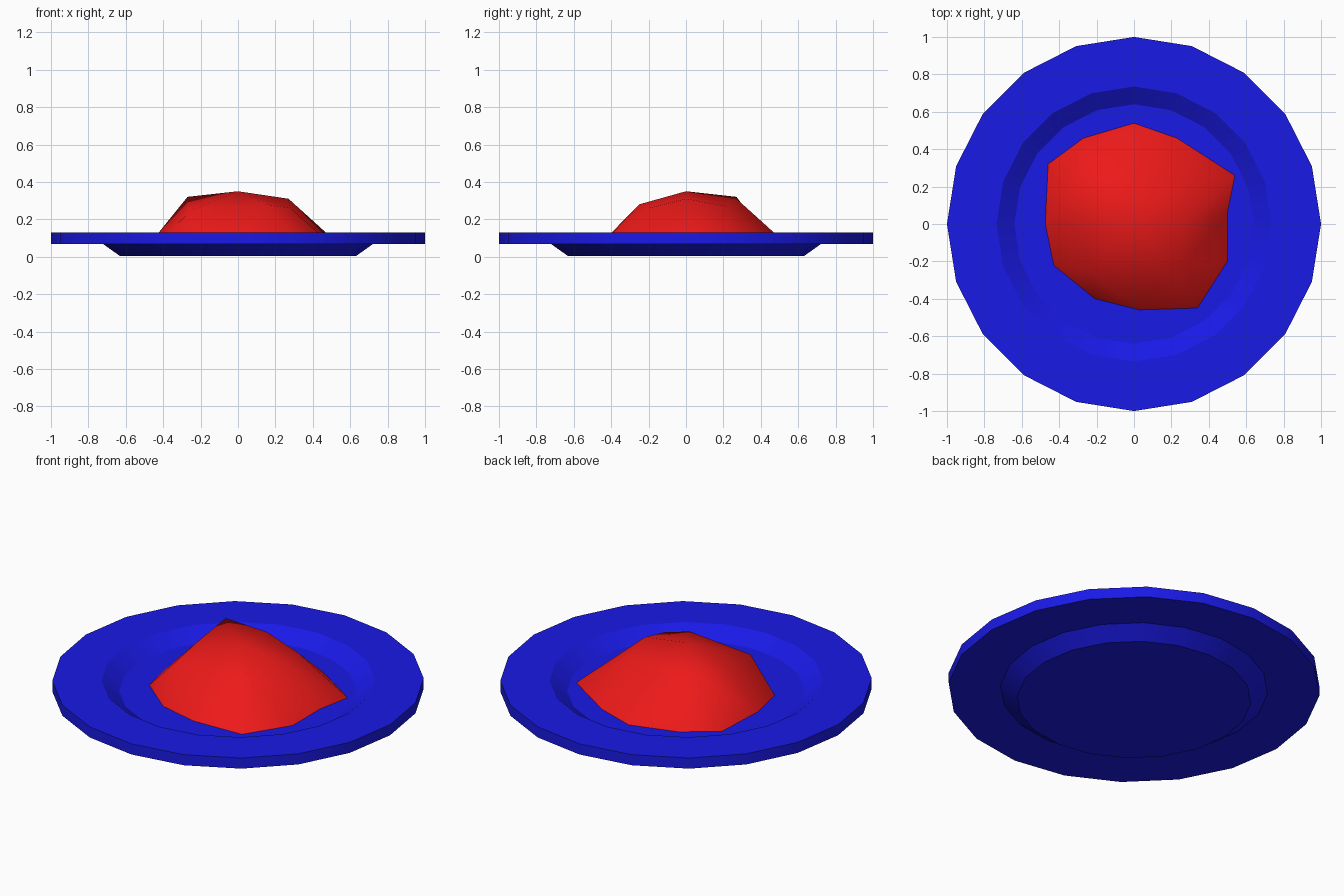
import bpy, bmesh, math

if "Cube" in bpy.data.objects:
    bpy.data.objects.remove(bpy.data.objects["Cube"])


def material(name, color):
    m = bpy.data.materials.new(name)
    m.diffuse_color = color
    m.use_nodes = True
    m.node_tree.nodes["Principled BSDF"].inputs["Base Color"].default_value = m.diffuse_color
    return m


def finish(name, bm, mat, angle):
    bmesh.ops.recalc_face_normals(bm, faces=bm.faces)
    mesh = bpy.data.meshes.new(name)
    bm.to_mesh(mesh)
    bm.free()
    ob = bpy.data.objects.new(name, mesh)
    bpy.context.collection.objects.link(ob)
    mesh.materials.append(mat)
    bpy.ops.object.select_all(action='DESELECT')
    ob.select_set(True)
    bpy.context.view_layer.objects.active = ob
    bpy.ops.object.shade_smooth_by_angle(angle=math.radians(angle))
    return ob


# Plate: closed 20-sided lathe, from the well floor around the rim to the base
SIDES = 20
profile = [(0.64, 0.067), (0.735, 0.13), (1.0, 0.13),
           (1.0, 0.067), (0.72, 0.067), (0.63, 0.003)]
bm = bmesh.new()
rings = []
for r, z in profile:
    rings.append([bm.verts.new((r * math.cos(2 * math.pi * i / SIDES),
                                r * math.sin(2 * math.pi * i / SIDES), z))
                  for i in range(SIDES)])
for a, b in zip(rings, rings[1:]):
    for i in range(SIDES):
        j = (i + 1) % SIDES
        bm.faces.new((a[i], a[j], b[j], b[i]))
bm.faces.new(rings[0])
bm.faces.new(rings[-1])
finish("plate", bm, material("blue", (0.01, 0.01, 0.8, 1)), 20)

# Food: lumpy mound with an apex, a shoulder ring and an irregular foot
shoulder = [(0.27, 0, 0.31), (0.24, 0.22, 0.27), (0, 0.27, 0.31),
            (-0.27, 0.27, 0.32), (-0.27, 0, 0.28), (-0.25, -0.25, 0.25),
            (0.15, -0.25, 0.28), (0.28, -0.2, 0.26)]
foot = [(0.5, 0.06), (0.54, 0.26), (0.23, 0.46), (0, 0.54),
        (-0.27, 0.46), (-0.46, 0.32), (-0.475, 0), (-0.43, -0.22),
        (-0.21, -0.4), (0.03, -0.46), (0.34, -0.45), (0.5, -0.2)]
# first foot point of each shoulder vertex's neighbourhood
match = [0, 1, 2, 2, 3, 5, 6, 7, 8, 9, 10, 11]
owner = [0, 1, 1, 2, 3, 3, 4, 5, 5, 6, 7, 7]
bm = bmesh.new()
top = bm.verts.new((0, 0, 0.35))
inner = [bm.verts.new(p) for p in shoulder]
outer = [bm.verts.new((x, y, 0.066)) for x, y in foot]
for i in range(8):
    bm.faces.new((top, inner[i], inner[(i + 1) % 8]))
for k in range(12):
    n = (k + 1) % 12
    a, b = owner[k], owner[n]
    bm.faces.new((inner[a], outer[k], outer[n]))
    if a != b:
        bm.faces.new((inner[a], outer[n], inner[b]))
finish("food_mound", bm, material("red", (0.85, 0.01, 0.01, 1)), 60)
